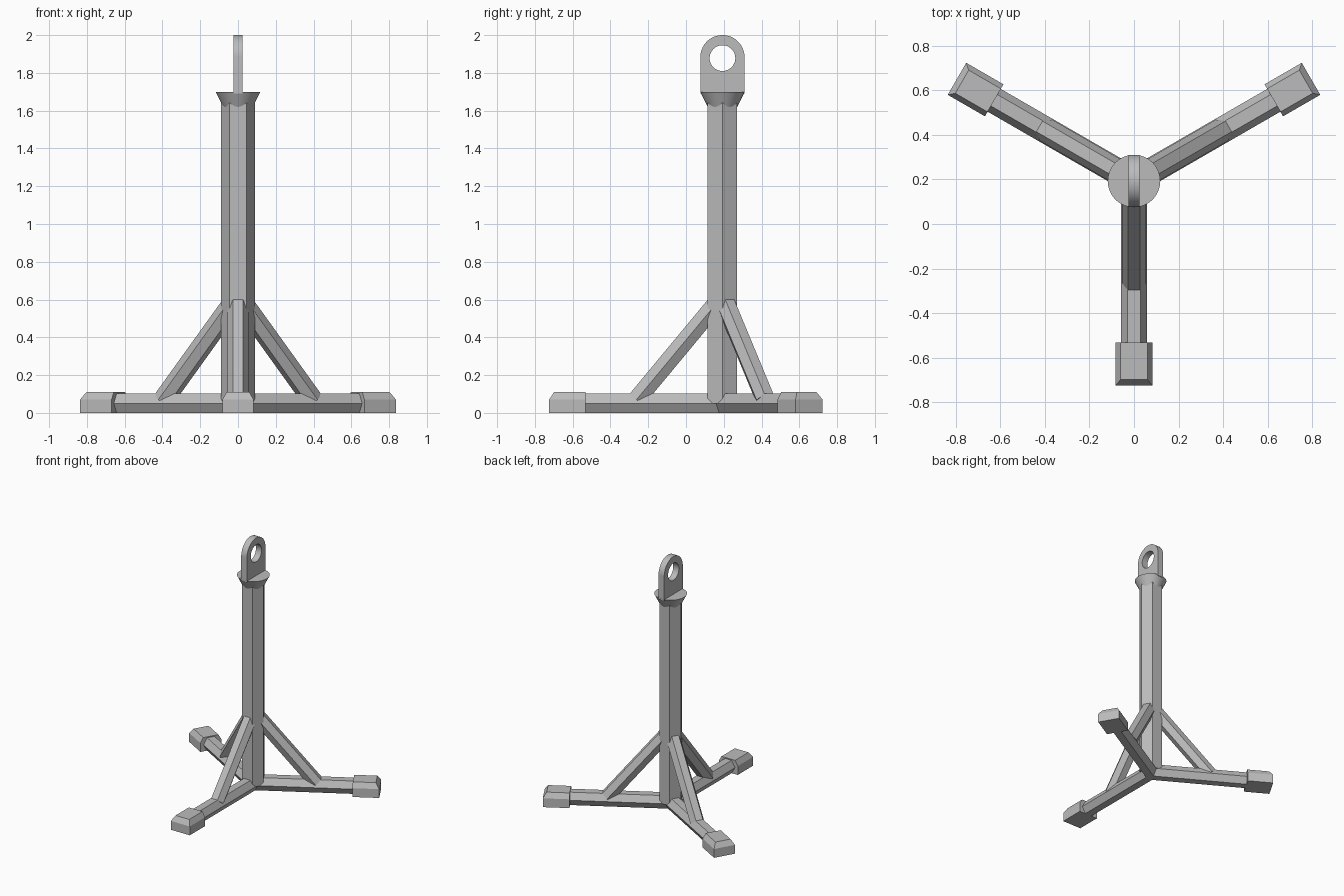
import bpy, bmesh, math
from mathutils import Vector, Matrix

cube = bpy.data.objects.get("Cube")
if cube:
    bpy.data.objects.remove(cube, do_unlink=True)

grey = bpy.data.materials.new("grey_steel")
grey.use_nodes = True
grey.diffuse_color = (0.5, 0.5, 0.5, 1)
grey.node_tree.nodes["Principled BSDF"].inputs["Base Color"].default_value = (0.5, 0.5, 0.5, 1)

CENTRE = Vector((0, 0.193, 0))   # axis of the column


def make(name, rings, angle=0.0, smooth=False):
    """Skin a row of equal point rings into a capped solid, turned about the column."""
    bm = bmesh.new()
    loops = [[bm.verts.new(p) for p in ring] for ring in rings]
    n = len(loops[0])
    for a, b in zip(loops, loops[1:]):
        for i in range(n):
            j = (i + 1) % n
            bm.faces.new((a[i], a[j], b[j], b[i]))
    bm.faces.new(loops[0][::-1])
    bm.faces.new(loops[-1])
    bmesh.ops.recalc_face_normals(bm, faces=bm.faces)
    mesh = bpy.data.meshes.new(name)
    bm.to_mesh(mesh)
    bm.free()
    mesh.materials.append(grey)
    obj = bpy.data.objects.new(name, mesh)
    bpy.context.collection.objects.link(obj)
    obj.matrix_world = Matrix.Translation(CENTRE) @ Matrix.Rotation(angle, 4, 'Z')
    if smooth:
        bpy.ops.object.select_all(action='DESELECT')
        obj.select_set(True)
        bpy.context.view_layer.objects.active = obj
        bpy.ops.object.shade_smooth_by_angle(angle=math.radians(30))
    return obj


def tube(start, end, r0, r1, side, n=6):
    """Rings of a regular prism or cone, with a corner towards side."""
    start, end, side = Vector(start), Vector(end), Vector(side)
    up = (end - start).normalized().cross(side)
    turns = [2 * math.pi * i / n for i in range(n)]
    return [[c + r * (side * math.cos(t) + up * math.sin(t)) for t in turns]
            for c, r in ((start, r0), (end, r1))]


X, Y = (1, 0, 0), (0, 1, 0)

# Column and flared collar
make("column", tube((0, 0, 0.05), (0, 0, 1.66), 0.09, 0.09, X))
make("collar", tube((0, 0, 1.60), (0, 0, 1.70), 0.068, 0.118, X, 48), smooth=True)

# Lifting eye: upright plate with a round top and a round hole
R, EYE_Z, HALF = 0.117, 1.883, 0.025
arc = [(R * math.cos(math.pi * i / 32), EYE_Z + R * math.sin(math.pi * i / 32)) for i in range(33)]
outline = arc + [(-R, 1.69), (R, 1.69)]
eye = make("lifting_eye", [[(x, y, z) for y, z in outline] for x in (-HALF, HALF)])
cutter = make("eye_hole_cutter", tube((-0.1, 0, 1.878), (0.1, 0, 1.878), 0.068, 0.068, Y, 48))
cut = eye.modifiers.new("hole", 'BOOLEAN')
cut.object, cut.operation, cut.solver = cutter, 'DIFFERENCE', 'EXACT'
bpy.context.view_layer.update()
bpy.ops.object.select_all(action='DESELECT')
eye.select_set(True)
bpy.context.view_layer.objects.active = eye
bpy.ops.object.modifier_apply(modifier="hole")
bpy.data.objects.remove(cutter, do_unlink=True)
bpy.ops.object.shade_smooth_by_angle(angle=math.radians(30))


def foot_ring(outer, half, z):
    inner = 0.725
    return [(inner, -half, z), (outer, -half, z), (outer, half, z), (inner, half, z)]


# Three legs, each with a brace and a chamfered foot
for name, degrees in (("front", -90), ("back_left", 30), ("back_right", 150)):
    a = math.radians(degrees)
    make(name + "_leg", tube((0, 0, 0.051), (0.8, 0, 0.051), 0.059, 0.059, Y), a)
    make(name + "_brace", tube((0.041, 0, 0.569), (0.456, 0, 0.069), 0.055, 0.055, Y), a)
    make(name + "_foot", [foot_ring(0.918, 0.083, 0), foot_ring(0.918, 0.083, 0.07),
                          foot_ring(0.892, 0.06, 0.11)], a)
